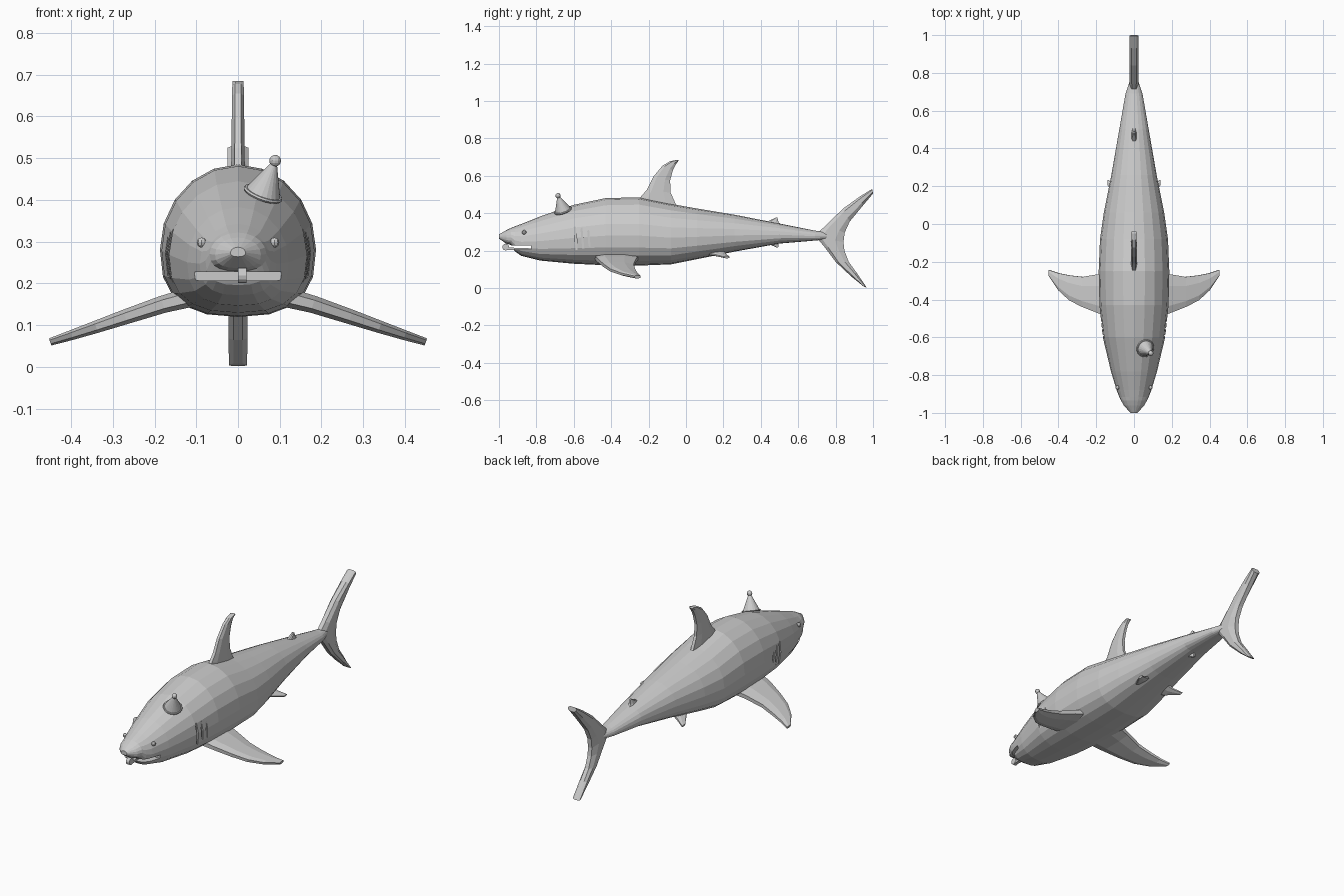
import bpy, math
from mathutils import Vector

if "Cube" in bpy.data.objects:
    bpy.data.objects.remove(bpy.data.objects["Cube"])


def make(name, verts, faces):
    me = bpy.data.meshes.new(name)
    me.from_pydata(verts, [], faces)
    ob = bpy.data.objects.new(name, me)
    bpy.context.collection.objects.link(ob)
    bpy.context.view_layer.objects.active = ob
    bpy.ops.object.select_all(action='DESELECT')
    ob.select_set(True)
    bpy.ops.object.mode_set(mode='EDIT')
    bpy.ops.mesh.select_all(action='SELECT')
    bpy.ops.mesh.normals_make_consistent(inside=False)
    bpy.ops.object.mode_set(mode='OBJECT')
    return ob


def loft(name, rings):
    """Skin a list of equal closed rings and cap both ends."""
    n = len(rings[0])
    verts = [p for r in rings for p in r]
    faces = [(k * n + i, k * n + (i + 1) % n, (k + 1) * n + (i + 1) % n, (k + 1) * n + i)
             for k in range(len(rings) - 1) for i in range(n)]
    faces += [tuple(range(n)), tuple(range(len(verts) - n, len(verts)))]
    return make(name, verts, faces)


def fin(name, rows, t0, t1, normal):
    """Loft a blade through (leading, trailing) point pairs."""
    nrm = Vector(normal).normalized()
    prof = [(0, .5), (.2, 1), (.7, 1), (1, .5), (1, -.5), (.7, -1), (.2, -1), (0, -.5)]
    rings = []
    for k, (a, b) in enumerate(rows):
        a, b = Vector(a), Vector(b)
        t = t0 + (t1 - t0) * k / (len(rows) - 1)
        rings.append([a.lerp(b, u) + nrm * t * v for u, v in prof])
    return loft(name, rings)


def flat_fin(name, rows, t0, t1):
    return fin(name, [((0, a, b), (0, c, d)) for a, b, c, d in rows], t0, t1, (1, 0, 0))


def box(name, loc, size, rot=(0, 0, 0)):
    bpy.ops.mesh.primitive_cube_add(size=1, location=loc, rotation=rot)
    ob = bpy.context.object
    ob.name, ob.scale = name, size
    return ob


def cut(body, cutter):
    cutter.hide_render = True
    m = body.modifiers.new("cut", 'BOOLEAN')
    m.operation, m.object, m.solver = 'DIFFERENCE', cutter, 'EXACT'
    bpy.context.view_layer.objects.active = body
    bpy.ops.object.modifier_apply(modifier=m.name)
    bpy.data.objects.remove(cutter)


# Body: y, half width, top, bottom
SECTIONS = [(-1, .018, .287, .264), (-.96, .055, .31, .237), (-.935, .068, .322, .23),
            (-.915, .078, .33, .196), (-.88, .092, .343, .172), (-.78, .122, .383, .147),
            (-.6, .165, .445, .13), (-.43, .183, .481, .122), (-.25, .187, .485, .12),
            (-.08, .18, .45, .127), (.06, .16, .425, .155), (.26, .12, .392, .195),
            (.5, .078, .345, .238), (.69, .045, .307, .254), (.76, .022, .30, .26)]
SEG = 20
rings = []
for y, w, top, bot in SECTIONS:
    mid = bot + (top - bot) * .44
    ring = []
    for i in range(SEG):
        a = 2 * math.pi * i / SEG
        c, s = math.cos(a), math.sin(a)
        e = 1 if s >= 0 else .78
        h = top - mid if s >= 0 else mid - bot
        ring.append((w * math.copysign(abs(c) ** e, c), y,
                     mid + h * math.copysign(abs(s) ** e, s)))
    rings.append(ring)
body = loft("body", rings)

# Mouth slot and gill slits
cut(body, box("mouth_cutter", (0, -.93, .217), (.5, .2, .02)))
for side in (-1, 1):
    for y, x, zc, h in ((-.59, .19, .27, .19), (-.555, .197, .275, .17), (-.52, .203, .272, .15)):
        cut(body, box("gill_cutter", (side * x, y, zc), (.07, .011, h), (math.radians(5), 0, 0)))

# Tail fin, dorsal fins and anal fin: lead y, z, trail y, z
flat_fin("tail_fin", [(.995, .53, 1, .505), (.93, .49, .945, .44), (.84, .425, .875, .355),
                      (.75, .338, .848, .295), (.69, .28, .842, .245), (.74, .22, .847, .2),
                      (.8, .14, .87, .14), (.88, .065, .91, .085), (.95, .008, .967, .002)],
         .025, .022)
flat_fin("dorsal_fin", [(-.27, .45, -.03, .42), (-.24, .49, -.055, .45), (-.21, .525, -.082, .51),
                        (-.175, .595, -.085, .575), (-.125, .655, -.07, .63),
                        (-.085, .678, -.055, .66), (-.05, .685, -.038, .683)], .017, .013)
flat_fin("second_dorsal_fin", [(.42, .345, .52, .33), (.445, .36, .495, .352),
                               (.482, .378, .489, .376)], .016, .006)
flat_fin("anal_fin", [(.42, .24, .5, .25), (.45, .232, .495, .235), (.485, .217, .493, .218)],
         .014, .006)

# Pectoral and pelvic fins on both sides
PECTORAL = [(.11, -.49, -.25, .168), (.18, -.475, -.265, .15), (.27, -.44, -.28, .12),
            (.34, -.405, -.272, .096), (.4, -.35, -.26, .076), (.45, -.275, -.243, .06)]
PELVIC = [(.06, .08, .2, .2), (.095, .13, .21, .182), (.138, .205, .232, .165)]
for side, tag in ((-1, "left"), (1, "right")):
    for name, rows, t0, t1 in (("pectoral_fin", PECTORAL, .024, .009), ("pelvic_fin", PELVIC, .012, .006)):
        fin(f"{name}_{tag}", [((side * x, a, z), (side * x, b, z)) for x, a, b, z in rows],
            t0, t1, (side * .34, 0, .94))
    # Eyes
    bpy.ops.mesh.primitive_uv_sphere_add(segments=8, ring_count=6, radius=.012,
                                         location=(side * .087, -.865, .298))
    bpy.context.object.name = f"eye_{tag}"

# Party hat with rim and pompom
base, tip = Vector((.06, -.658, .415)), Vector((.089, -.684, .494))
axis = tip - base
rot = axis.to_track_quat('Z', 'Y').to_euler()
bpy.ops.mesh.primitive_cone_add(vertices=20, radius1=.044, radius2=.004, depth=axis.length,
                                location=(base + tip) / 2, rotation=rot)
bpy.context.object.name = "party_hat"
bpy.ops.mesh.primitive_torus_add(major_segments=20, minor_segments=6, major_radius=.044,
                                 minor_radius=.005, location=base, rotation=rot)
bpy.context.object.name = "hat_rim"
bpy.ops.mesh.primitive_uv_sphere_add(segments=12, ring_count=8, radius=.014, location=tip)
bpy.context.object.name = "hat_pompom"

# Party blower: flat tube with a rolled end
box("blower_tube", (.01, -.89, .208), (.018, .14, .013), (math.radians(-2), 0, 0))
bpy.ops.mesh.primitive_cylinder_add(vertices=12, radius=.018, depth=.021,
                                    location=(.01, -.964, .219), rotation=(0, math.pi / 2, 0))
bpy.context.object.name = "blower_roll"
